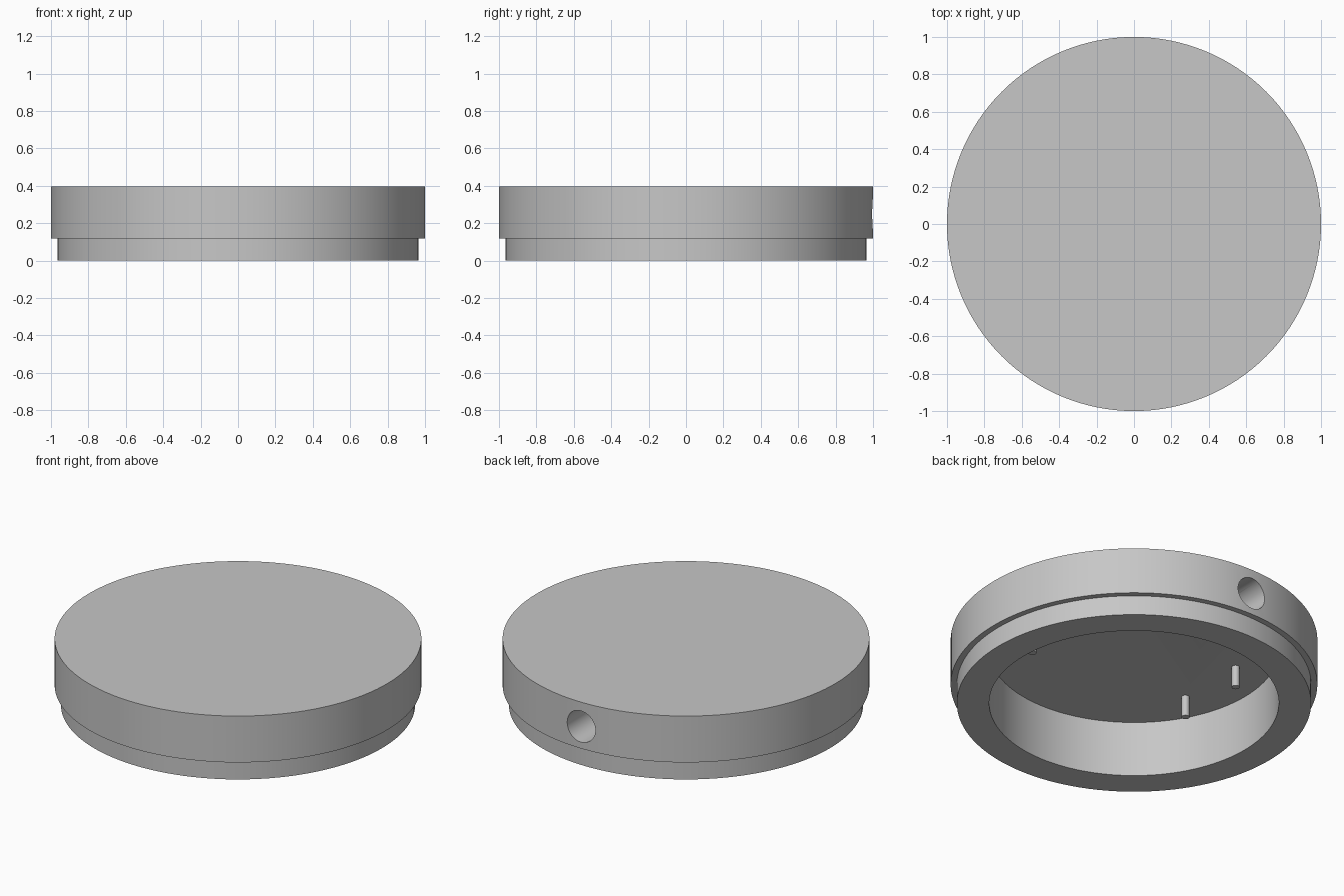
import bpy, bmesh, math

SEGMENTS = 128

old = bpy.data.objects.get("Cube")
if old:
    bpy.data.objects.remove(old, do_unlink=True)

grey = bpy.data.materials.new("light_grey")
grey.use_nodes = True
colour = (0.57, 0.57, 0.57, 1)
grey.diffuse_color = colour
grey.node_tree.nodes["Principled BSDF"].inputs["Base Color"].default_value = colour


def make_object(name, bm):
    mesh = bpy.data.meshes.new(name)
    bmesh.ops.recalc_face_normals(bm, faces=bm.faces)
    bm.to_mesh(mesh)
    bm.free()
    mesh.materials.append(grey)
    obj = bpy.data.objects.new(name, mesh)
    bpy.context.collection.objects.link(obj)
    return obj


def lathe(name, profile):
    """Join rings of (radius, height), capping the first and last."""
    bm = bmesh.new()
    rings = []
    for r, z in profile:
        angles = [math.tau * i / SEGMENTS for i in range(SEGMENTS)]
        rings.append([bm.verts.new((r * math.cos(a), r * math.sin(a), z)) for a in angles])
    for a, b in zip(rings, rings[1:]):
        for i in range(SEGMENTS):
            j = (i + 1) % SEGMENTS
            bm.faces.new((a[i], a[j], b[j], b[i]))
    bm.faces.new(rings[0])
    bm.faces.new(rings[-1])
    return make_object(name, bm)


def cylinder(name, radius, length, location, segments, rotation=(0, 0, 0)):
    bm = bmesh.new()
    bmesh.ops.create_cone(bm, cap_ends=True, segments=segments, radius1=radius,
                          radius2=radius, depth=length)
    obj = make_object(name, bm)
    obj.location = location
    obj.rotation_euler = rotation
    return obj


def smooth(obj):
    bpy.ops.object.select_all(action="DESELECT")
    obj.select_set(True)
    bpy.context.view_layer.objects.active = obj
    bpy.ops.object.shade_smooth_by_angle(angle=math.radians(30))


# Hollow lid with a stepped lower lip, open underneath
TOP, CEILING, STEP = 0.397, 0.334, 0.118
lid = lathe("lid_body", [(1, TOP), (1, STEP), (0.966, STEP), (0.966, 0),
                         (0.79, 0), (0.79, CEILING)])

# Round cable hole through the back wall
cutter = cylinder("hole_cutter", 0.094, 0.6, (0, 0.9, 0.25), 48, (math.pi / 2, 0, 0))
cutter.hide_render = True
cut = lid.modifiers.new("back_hole", "BOOLEAN")
cut.operation = "DIFFERENCE"
cut.solver = "EXACT"
cut.object = cutter
bpy.ops.object.select_all(action="DESELECT")
lid.select_set(True)
bpy.context.view_layer.objects.active = lid
bpy.ops.object.modifier_apply(modifier=cut.name)
bpy.data.objects.remove(cutter, do_unlink=True)
smooth(lid)

# Four mounting pins hanging from the ceiling
PIN_TIP = 0.208
for side, sx in (("left", 1), ("right", -1)):
    for end, sy in (("front", -1), ("back", 1)):
        length = CEILING - PIN_TIP + 0.01
        pin = cylinder(f"pin_{end}_{side}", 0.022, length,
                       (sx * 0.545, sy * 0.213, PIN_TIP + length / 2), 24)
        smooth(pin)
